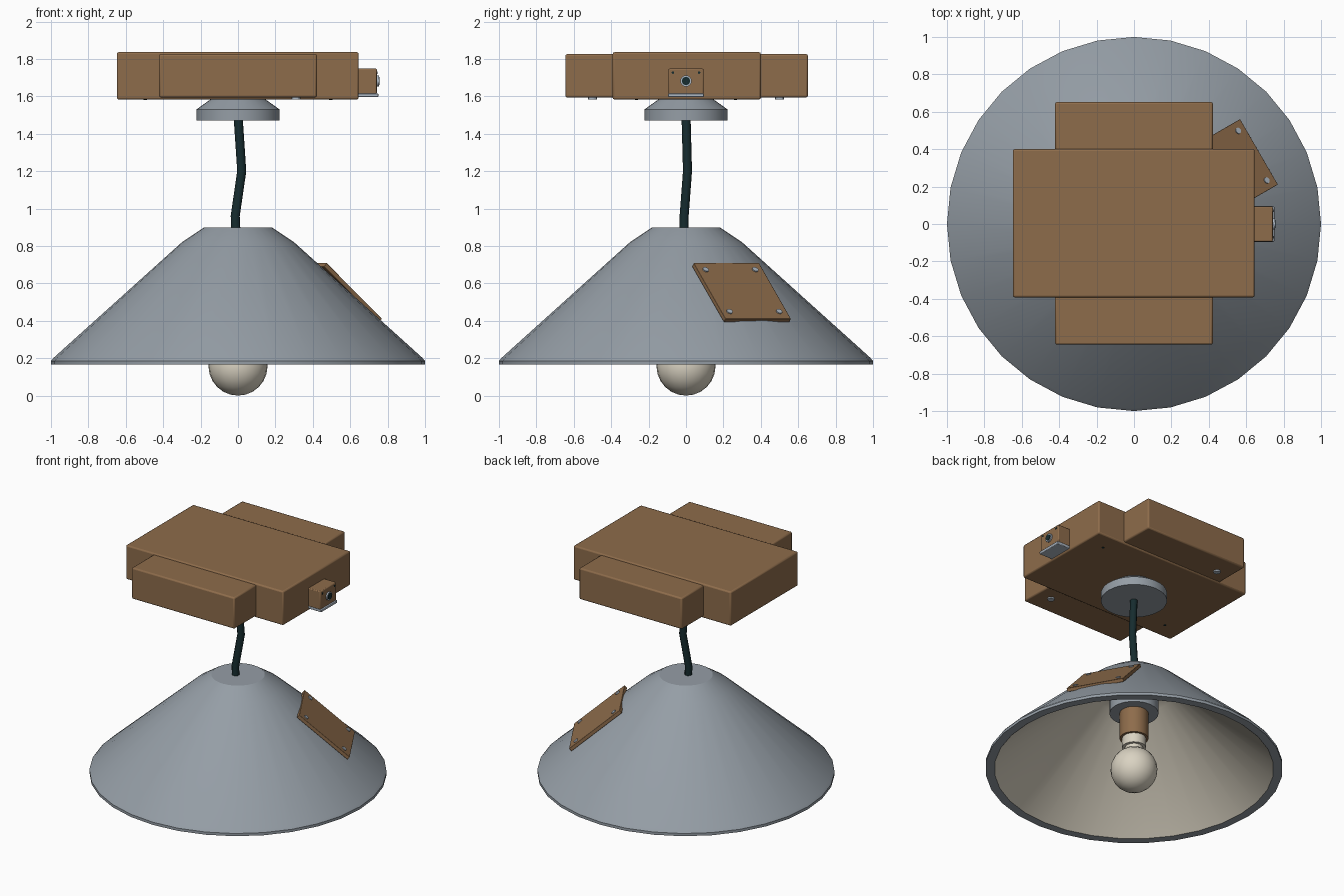
import bpy, math
from mathutils import Vector, Matrix

if "Cube" in bpy.data.objects:
    bpy.data.objects.remove(bpy.data.objects["Cube"])


def mat(name, r, g, b):
    m = bpy.data.materials.new(name)
    m.diffuse_color = (r, g, b, 1)
    m.use_nodes = True
    m.node_tree.nodes["Principled BSDF"].inputs["Base Color"].default_value = m.diffuse_color
    return m


GREY = mat("painted_grey", 0.30, 0.34, 0.38)
WOOD = mat("brown", 0.27, 0.15, 0.07)
CREAM = mat("cream", 0.70, 0.65, 0.54)
DARK = mat("cable_black", 0.008, 0.025, 0.028)
STEEL = mat("steel", 0.42, 0.48, 0.55)


def add(name, verts, faces, mats, matrix=None, angle=30):
    me = bpy.data.meshes.new(name)
    me.from_pydata(verts, [], faces)
    for m in mats:
        me.materials.append(m)
    ob = bpy.data.objects.new(name, me)
    bpy.context.collection.objects.link(ob)
    if matrix:
        me.transform(matrix)
    bpy.ops.object.select_all(action='DESELECT')
    ob.select_set(True)
    bpy.context.view_layer.objects.active = ob
    bpy.ops.object.shade_smooth_by_angle(angle=math.radians(angle))
    return ob


def lathe(name, profile, m, n=32, matrix=None, second=None, split=None):
    """Revolve (r, z) points listed from the bottom axis outward and up."""
    verts, faces, rings = [], [], []
    for r, z in profile:
        k = 1 if r == 0 else n
        rings.append([len(verts) + i for i in range(k)])
        verts += [(r * math.cos(2 * math.pi * i / n), r * math.sin(2 * math.pi * i / n), z)
                  for i in range(k)]
    flags = []
    for s, (a, b) in enumerate(zip(rings, rings[1:])):
        for i in range(n):
            j = (i + 1) % n
            if len(a) == 1:
                faces.append((a[0], b[j], b[i]))
            elif len(b) == 1:
                faces.append((a[i], a[j], b[0]))
            else:
                faces.append((a[i], a[j], b[j], b[i]))
            flags.append(1 if split is not None and s < split else 0)
    ob = add(name, verts, faces, [m] + ([second] if second else []), matrix)
    for p, f in zip(ob.data.polygons, flags):
        p.material_index = f
    return ob


def cyl(name, r, z0, z1, m, n=24, matrix=None):
    return lathe(name, [(0, z0), (r, z0), (r, z1), (0, z1)], m, n, matrix)


def box(name, lo, hi, m, bevel=0.0, matrix=None):
    v = [(x, y, z) for x in (lo[0], hi[0]) for y in (lo[1], hi[1]) for z in (lo[2], hi[2])]
    f = [(0, 1, 3, 2), (4, 6, 7, 5), (0, 4, 5, 1), (2, 3, 7, 6), (0, 2, 6, 4), (1, 5, 7, 3)]
    ob = add(name, v, f, [m], matrix)
    if bevel:
        b = ob.modifiers.new("bevel", 'BEVEL')
        b.width, b.segments = bevel, 2
    return ob


# Shade: cream inside, grey rim and outside
lathe("lamp_shade", [(0, 0.80), (0.16, 0.80), (0.27, 0.755), (0.94, 0.165),
                     (1.0, 0.165), (1.0, 0.185), (0.985, 0.203), (0.30, 0.82),
                     (0.18, 0.90), (0, 0.90)], GREY, 32, second=CREAM, split=3)

# Bulb holder and bulb
cyl("holder_collar", 0.165, 0.595, 0.82, GREY)
cyl("bulb_socket", 0.097, 0.40, 0.62, WOOD)
cyl("bulb_neck", 0.08, 0.33, 0.42, CREAM)
cyl("bulb_throat", 0.06, 0.28, 0.34, CREAM)
R = 0.158
lathe("bulb", [(0 if i in (0, 12) else R * math.sin(math.pi * i / 12),
                R - R * math.cos(math.pi * i / 12)) for i in range(13)], CREAM, 24)

# Bent cable
cu = bpy.data.curves.new("cable", 'CURVE')
cu.dimensions = '3D'
cu.bevel_depth, cu.bevel_resolution = 0.026, 2
sp = cu.splines.new('POLY')
path = [(0, 0, 1.50), (0.02, 0.008, 1.20), (-0.015, -0.01, 0.96), (-0.01, -0.01, 0.86)]
sp.points.add(len(path) - 1)
for p, c in zip(sp.points, path):
    p.co = (*c, 1)
cable = bpy.data.objects.new("cable", cu)
bpy.context.collection.objects.link(cable)
cu.materials.append(DARK)
bpy.ops.object.select_all(action='DESELECT')
cable.select_set(True)
bpy.context.view_layer.objects.active = cable
bpy.ops.object.convert(target='MESH')

# Ceiling cup
lathe("ceiling_cup", [(0, 1.47), (0.222, 1.47), (0.222, 1.53), (0.145, 1.585), (0, 1.585)], GREY)

# Ceiling box: main block with a block on each side
box("main_box", (-0.648, -0.392, 1.583), (0.645, 0.40, 1.836), WOOD, 0.01)
box("front_box", (-0.422, -0.645, 1.594), (0.422, -0.36, 1.826), WOOD, 0.01)
box("back_box", (-0.422, 0.36, 1.594), (0.422, 0.652, 1.826), WOOD, 0.01)

# Fixings under the box
for s in (-1, 1):
    T = Matrix.Translation((-0.31 * s, 0.5 * s, 0))
    cyl("box_screw", 0.024, 1.584, 1.60, STEEL, 12, T)
    T = Matrix.Translation((0.495 * s, 0.265 * s, 0))
    cyl("box_hole", 0.009, 1.580, 1.59, DARK, 10, T)

# Side connector block on the right
box("connector_block", (0.63, -0.094, 1.612), (0.742, 0.094, 1.748), WOOD, 0.006)
box("connector_plate", (0.63, -0.095, 1.596), (0.75, 0.095, 1.616), STEEL, 0.004)
along_x = Matrix.Translation((0, 0, 1.682)) @ Matrix.Rotation(math.pi / 2, 4, 'Y')
cyl("connector_ring", 0.03, 0.73, 0.753, STEEL, 20, along_x)
cyl("connector_plug", 0.022, 0.74, 0.757, DARK, 20, along_x)
for s in (-1, 1):
    cyl("connector_pin", 0.007, 0.735, 0.745, DARK, 10,
        Matrix.Translation((0, 0.07 * s, 0.045)) @ along_x)

# Board fixed to the shade: local x = tangent, y = up the slope, z = outward
az = math.radians(30)
out = Vector((math.cos(az), math.sin(az), 0))
tan = Vector((-math.sin(az), math.cos(az), 0))
up = (out * -0.343 + Vector((0, 0, 0.30))).normalized()
nor = tan.cross(up)
centre = out * 0.602 + Vector((0, 0, 0.56))
M = Matrix.Translation(centre) @ Matrix((tan, up, nor)).transposed().to_4x4()
box("shade_board", (-0.202, -0.226, -0.025), (0.202, 0.226, 0.0), WOOD, 0.002, M)
for sx in (-1, 1):
    for sy in (-1, 1):
        cyl("board_screw", 0.017, -0.01, 0.006, STEEL, 12,
            M @ Matrix.Translation((0.153 * sx, 0.17 * sy, 0)))
